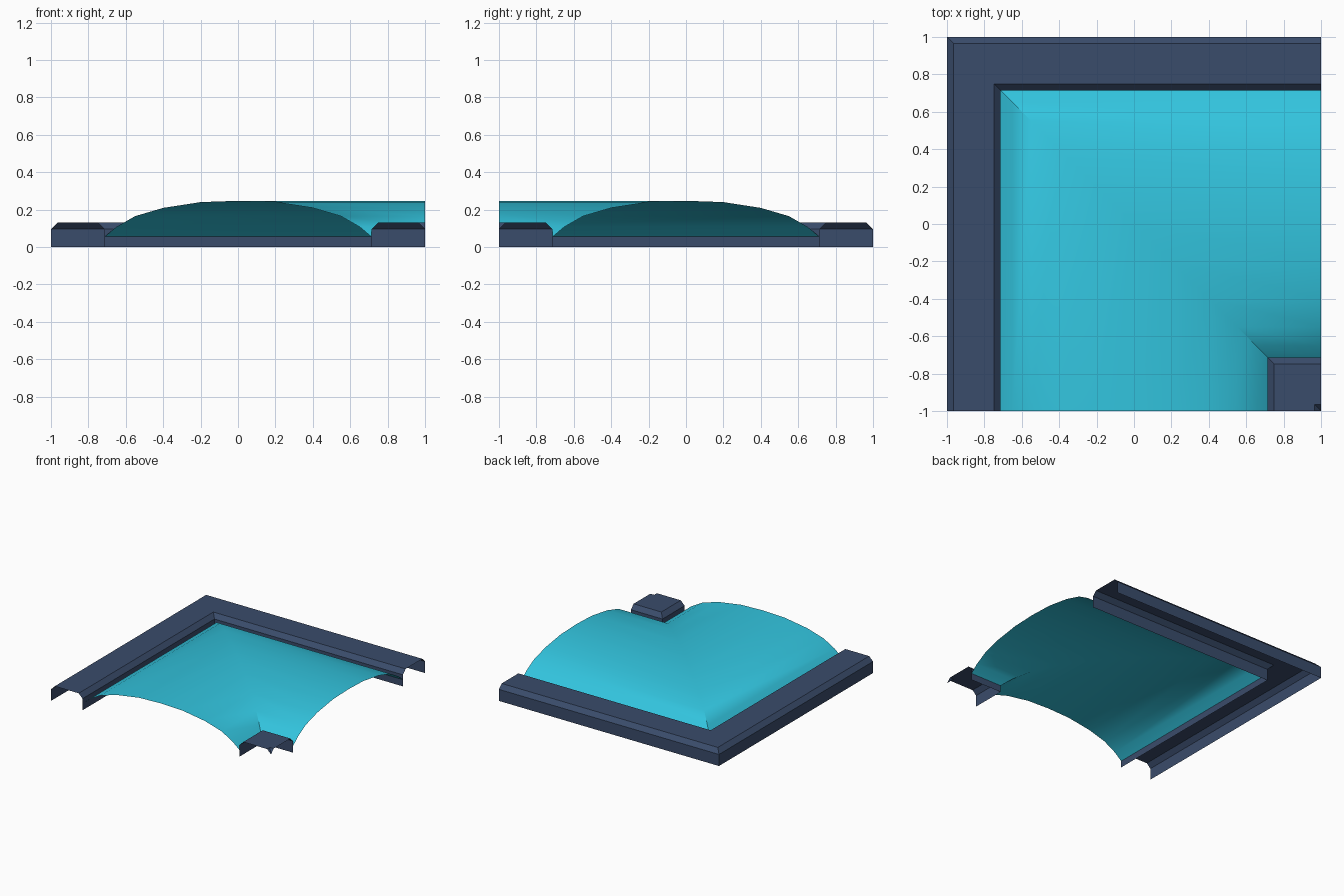
import bpy
import bmesh
import math

cube = bpy.data.objects.get("Cube")
if cube:
    bpy.data.objects.remove(cube, do_unlink=True)


def material(name, color):
    mat = bpy.data.materials.new(name)
    mat.use_nodes = True
    mat.diffuse_color = color
    mat.node_tree.nodes["Principled BSDF"].inputs["Base Color"].default_value = color
    return mat


def corner_sweep(name, profile, mat, smooth=False):
    """Sweep an (offset, height) profile around a mitred right-angle bend."""
    bm = bmesh.new()
    rows = [[bm.verts.new(p) for p in ((t, -1, z), (t, -t, z), (1, -t, z))]
            for t, z in profile]
    for a, b in zip(rows, rows[1:]):
        for k in range(2):
            bm.faces.new((a[k], b[k], b[k + 1], a[k + 1]))
    bmesh.ops.remove_doubles(bm, verts=bm.verts[:], dist=0.0005)
    mesh = bpy.data.meshes.new(name)
    bm.to_mesh(mesh)
    bm.free()
    mesh.materials.append(mat)
    obj = bpy.data.objects.new(name, mesh)
    bpy.context.collection.objects.link(obj)
    if smooth:
        bpy.ops.object.select_all(action='DESELECT')
        obj.select_set(True)
        bpy.context.view_layer.objects.active = obj
        bpy.ops.object.shade_smooth_by_angle(angle=math.radians(30))
    return obj


slate = material("slate blue", (0.042, 0.072, 0.147, 1))
cyan = material("bright cyan", (0.032, 0.552, 0.73, 1))

EDGE, BEVEL = 0.713, 0.035
SHOULDER, TOP = 0.095, 0.13

# Outer rail: open-bottomed channel with bevelled shoulders
corner_sweep("outer_rail", [
    (-1, 0), (-1, SHOULDER), (-1 + BEVEL, TOP),
    (-EDGE - BEVEL, TOP), (-EDGE, SHOULDER), (-EDGE, 0)], slate)

# Inner corner post: the same channel, shrinking to a point at the corner
corner_sweep("inner_corner_post", [
    (EDGE, 0), (EDGE, SHOULDER), (EDGE + BEVEL, TOP),
    (1 - BEVEL, TOP), (1, SHOULDER)], slate)

# Curved vault between the rails, symmetric about its crest
half = [(0.2, 0.24), (0.4, 0.209), (0.55, 0.165), (0.65, 0.108), (EDGE, 0.055)]
vault = [(-t, z) for t, z in reversed(half)] + [(0, 0.247)] + half
corner_sweep("curved_vault", vault, cyan, smooth=True)
